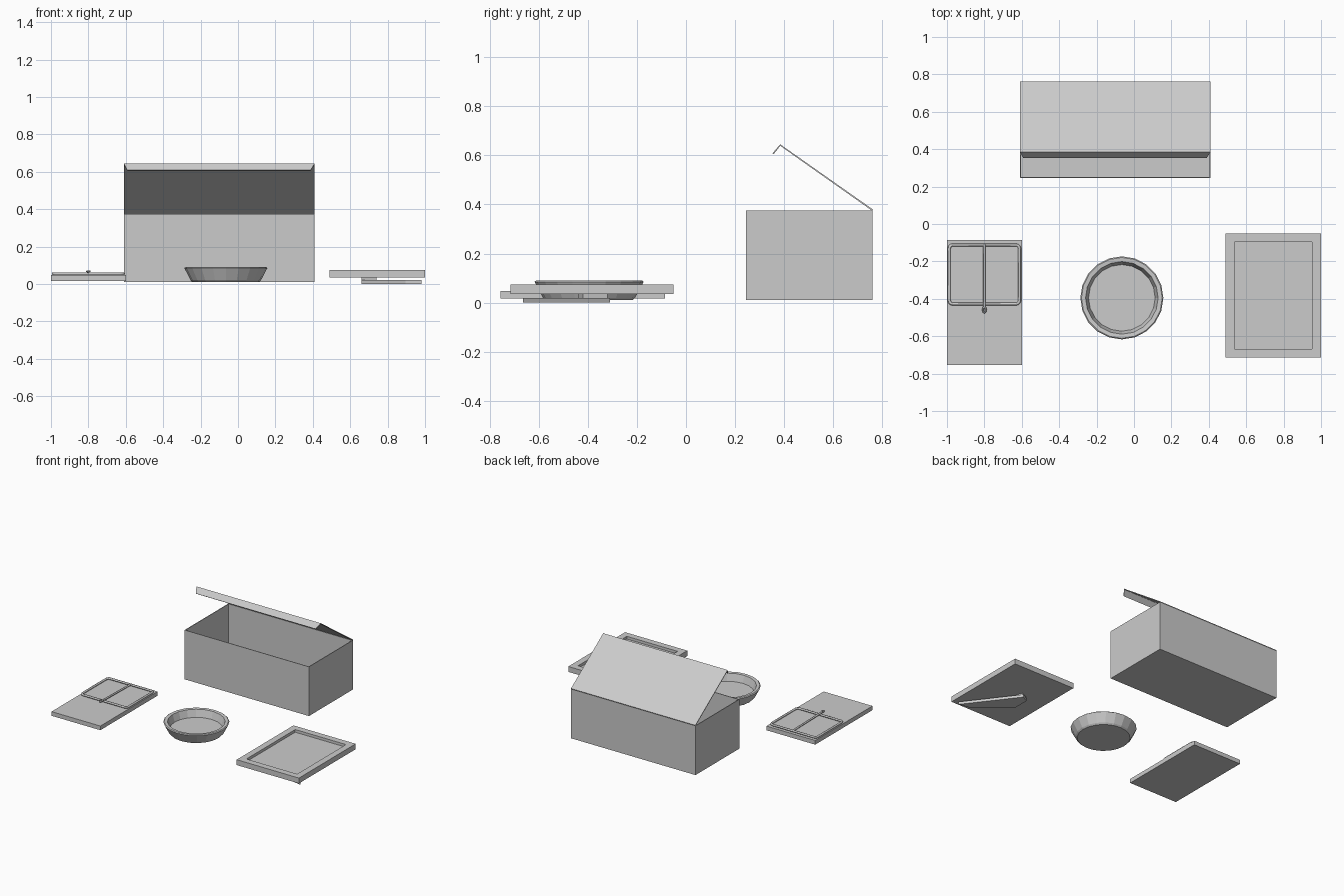
import bpy, bmesh, math

if "Cube" in bpy.data.objects:
    bpy.data.objects.remove(bpy.data.objects["Cube"])


def mesh_object(name, verts, faces):
    me = bpy.data.meshes.new(name)
    me.from_pydata(verts, [], faces)
    bm = bmesh.new()
    bm.from_mesh(me)
    bmesh.ops.recalc_face_normals(bm, faces=bm.faces)
    bm.to_mesh(me)
    bm.free()
    ob = bpy.data.objects.new(name, me)
    bpy.context.collection.objects.link(ob)
    return ob


def prism(name, outline, z0, z1):
    n = len(outline)
    verts = [(x, y, z) for z in (z0, z1) for x, y in outline]
    faces = [list(range(n)), list(range(n, 2 * n))]
    faces += [(i, (i + 1) % n, (i + 1) % n + n, i + n) for i in range(n)]
    return mesh_object(name, verts, faces)


def rect(x0, x1, y0, y1):
    return [(x0, y0), (x1, y0), (x1, y1), (x0, y1)]


def open_tray(name, x0, x1, y0, y1, z0, z1, rim, floor):
    """Box with an open top: stacked rectangles, joined ring by ring."""
    rings = [(0, z0), (0, z1), (rim, z1), (rim, floor)]
    verts = [(x, y, z) for d, z in rings
             for x, y in rect(x0 + d, x1 - d, y0 + d, y1 - d)]
    faces = [(0, 1, 2, 3), (12, 13, 14, 15)]
    for r in range(3):
        faces += [(4 * r + i, 4 * r + (i + 1) % 4,
                   4 * r + 4 + (i + 1) % 4, 4 * r + 4 + i) for i in range(4)]
    return mesh_object(name, verts, faces)


def wire(name, points, radius, cyclic=False):
    cu = bpy.data.curves.new(name, 'CURVE')
    cu.dimensions = '3D'
    cu.bevel_depth = radius
    cu.bevel_resolution = 1
    cu.use_fill_caps = True
    sp = cu.splines.new('POLY')
    sp.points.add(len(points) - 1)
    for p, co in zip(sp.points, points):
        p.co = (*co, 1)
    sp.use_cyclic_u = cyclic
    ob = bpy.data.objects.new(name, cu)
    bpy.context.collection.objects.link(ob)
    return ob


# Carton with thin walls
open_tray("carton", -0.61, 0.41, 0.245, 0.76, 0.01, 0.375, 0.005, 0.015)

# Half-open lid with a folded, tapered tuck flap
lid = mesh_object("carton_lid", [
    (-0.61, 0.76, 0.377), (0.41, 0.76, 0.377),
    (-0.61, 0.384, 0.642), (0.41, 0.384, 0.642),
    (-0.592, 0.355, 0.607), (0.388, 0.355, 0.607)],
    [(0, 1, 3, 2), (2, 3, 5, 4)])
mod = lid.modifiers.new("thickness", 'SOLIDIFY')
mod.thickness = 0.006
mod.offset = 0

# Spring trap: board
prism("trap_board", rect(-1.0, -0.6, -0.755, -0.085), 0.017, 0.048)

# Spring trap: wire bar bent into a rounded rectangle
cx, cy, hx, hy, r = -0.8, -0.27, 0.188, 0.158, 0.02
loop = []
for k, (sx, sy) in enumerate([(1, 1), (-1, 1), (-1, -1), (1, -1)]):
    for j in range(4):
        a = math.radians(90 * k + 30 * j)
        loop.append((cx + sx * (hx - r) + r * math.cos(a),
                     cy + sy * (hy - r) + r * math.sin(a), 0.055))
wire("trap_bar", loop, 0.008, True)

# Spring trap: holding rod ending in a small eye
wire("trap_rod", [(-0.8, -0.11, 0.058), (-0.8, -0.42, 0.064),
                  (-0.8, -0.445, 0.066)], 0.007)
wire("trap_rod_eye", [(cx + 0.008 * math.cos(a), -0.459 + 0.015 * math.sin(a), 0.067)
                      for a in [math.tau * i / 8 for i in range(8)]], 0.005, True)

# Faceted bait dish, turned from a profile
profile = [(0.178, 0.01), (0.188, 0.02), (0.222, 0.085), (0.216, 0.09),
           (0.194, 0.088), (0.178, 0.035)]
n = 20
verts = [(-0.065 + rad * math.cos(math.tau * i / n),
          -0.395 + rad * math.sin(math.tau * i / n), z)
         for rad, z in profile for i in range(n)]
last = (len(profile) - 1) * n
faces = [list(range(n)), list(range(last, last + n))]
for k in range(len(profile) - 1):
    faces += [(k * n + i, k * n + (i + 1) % n,
               k * n + n + (i + 1) % n, k * n + n + i) for i in range(n)]
mesh_object("bait_dish", verts, faces)

# Sticky tray with a shallow recess
open_tray("sticky_tray", 0.49, 1.0, -0.715, -0.05, 0.035, 0.075, 0.047, 0.055)

# Flat wedge under the tray and its spacer
prism("tray_wedge", [(0.98, -0.665), (0.71, -0.31), (0.66, -0.335),
                     (0.66, -0.45), (0.895, -0.65)], 0.0, 0.02)
prism("wedge_spacer", [(0.66, -0.44), (0.74, -0.42), (0.71, -0.32), (0.66, -0.34)],
      0.02, 0.035)
